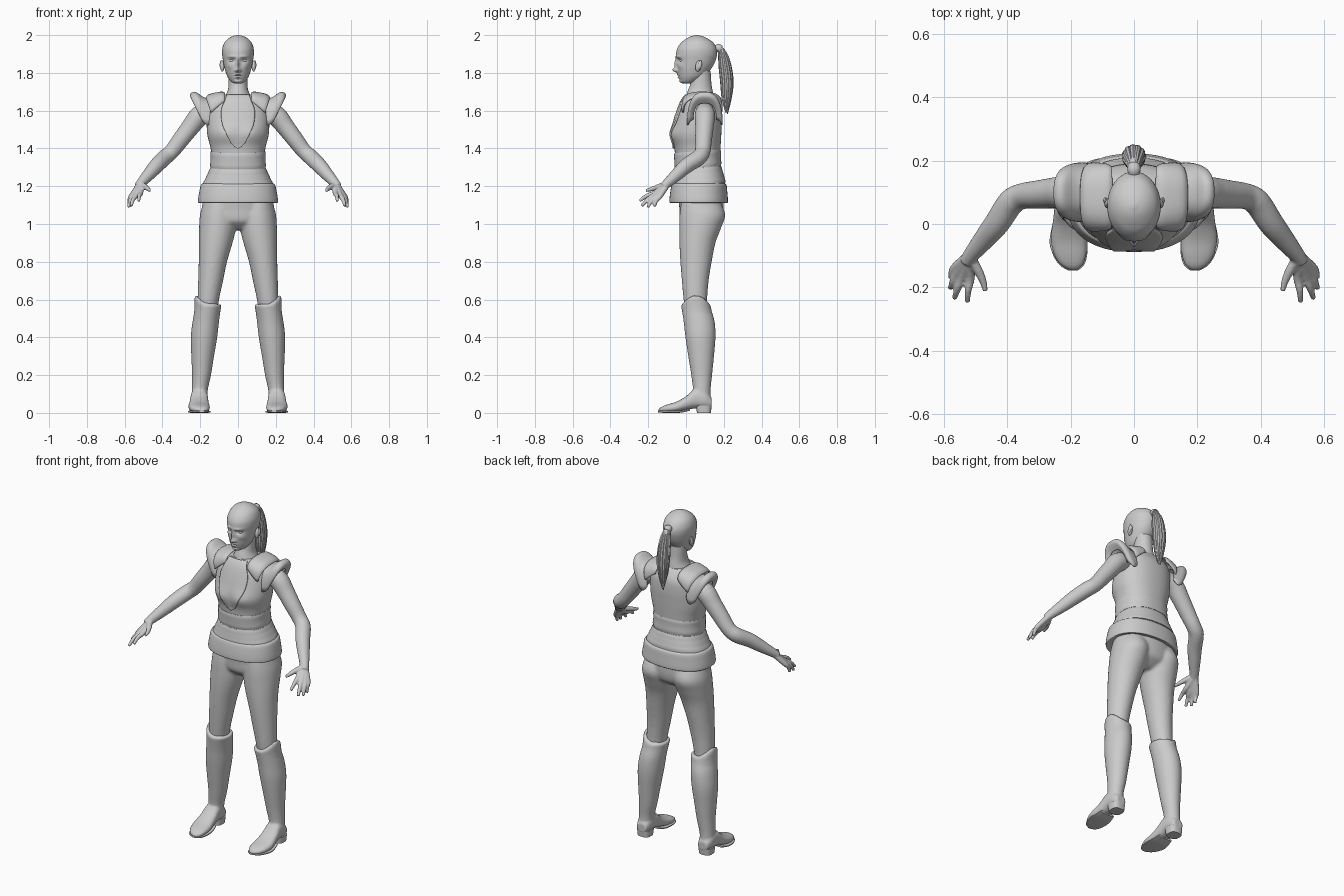
import bpy, bmesh, math, random
from mathutils import Vector

if "Cube" in bpy.data.objects:
    bpy.data.objects.remove(bpy.data.objects["Cube"])

random.seed(4)
grey = bpy.data.materials.new("plain grey")
grey.diffuse_color = (0.6, 0.6, 0.6, 1)
grey.use_nodes = True
grey.node_tree.nodes["Principled BSDF"].inputs["Base Color"].default_value = grey.diffuse_color


def spline(keys, n=4):
    """Smooth interpolation through key tuples."""
    out, last = [], len(keys) - 1
    for i in range(last):
        span = zip(keys[max(i - 1, 0)], keys[i], keys[i + 1], keys[min(i + 2, last)])
        span = list(span)
        for k in range(n):
            t = k / n
            out.append(tuple(.5 * (2*q + (r - p)*t + (2*p - 5*q + 4*r - s)*t*t + (3*q - p - 3*r + s)*t**3)
                             for p, q, r, s in span))
    return out + [tuple(keys[last])]


def skin(rings, closed=True):
    """Bridge rings of points into a piece (verts, faces)."""
    n = len(rings[0])
    verts = [v for r in rings for v in r]
    faces = []
    for i in range(len(rings) - 1):
        for j in range(n if closed else n - 1):
            a, b = i * n + j, i * n + (j + 1) % n
            faces.append((a, b, b + n, a + n))
    if closed:
        faces += [tuple(range(n)), tuple(range(len(verts) - n, len(verts)))]
    return verts, faces


def power(c, p):
    return math.copysign(abs(c) ** (2 / p), c)


def column(keys, n=4, seg=40, p=2.0, lift=None):
    """Upright loft, keys = (z, centre x, half width, front y, back y)."""
    rings = []
    for z, cx, rx, yf, yb in spline(keys, n):
        ring = []
        for k in range(seg):
            a = math.tau * k / seg
            ring.append((cx + max(rx, .001) * power(math.cos(a), p),
                         (yf + yb) / 2 + (yb - yf) / 2 * power(math.sin(a), p),
                         z + (lift(a, z) if lift else 0)))
        rings.append(ring)
    return skin(rings)


def lengthwise(keys, n=4, seg=24, p=2.4):
    """Loft along y, keys = (y, centre x, half width, top z, bottom z)."""
    return skin([[(cx + rx * power(math.cos(math.tau * k / seg), p), y,
                   (zt + zb) / 2 + (zt - zb) / 2 * power(math.sin(math.tau * k / seg), p))
                  for k in range(seg)] for y, cx, rx, zt, zb in spline(keys, n)])


def tube(keys, n=4, seg=16):
    """Round sweep, keys = (x, y, z, radius)."""
    pts = spline(keys, n)
    rings = []
    for i, q in enumerate(pts):
        d = (Vector(pts[min(i + 1, len(pts) - 1)][:3]) - Vector(pts[max(i - 1, 0)][:3])).normalized()
        u = d.cross(Vector((1, 0, 0))).normalized()
        v = u.cross(d)
        r = max(q[3], .001)
        rings.append([tuple(Vector(q[:3]) + r * (math.cos(a) * u + math.sin(a) * v))
                      for a in (math.tau * k / seg for k in range(seg))])
    return skin(rings)


def arch(keys, yc, n=4, seg=28):
    """Shoulder shell, keys = (top x, top z, low x, low z, half depth)."""
    rings = []
    for xt, zt, xl, zl, ry in spline(keys, n):
        ring = []
        for k in range(seg + 1):
            a = math.pi * k / seg
            s = power(math.sin(a), 2.6)
            ring.append((xl + (xt - xl) * s, yc - ry * power(math.cos(a), 2.6), zl + (zt - zl) * s))
        rings.append(ring)
    return skin(rings, closed=False)


def part(name, pieces, mirror=False, voxel=0, relax=0, thick=0):
    verts, faces = [], []
    for v, f in pieces:
        faces += [tuple(i + len(verts) for i in q) for q in f]
        verts += v
    me = bpy.data.meshes.new(name)
    me.from_pydata(verts, [], faces)
    bm = bmesh.new()
    bm.from_mesh(me)
    bmesh.ops.recalc_face_normals(bm, faces=bm.faces)
    bm.to_mesh(me)
    bm.free()
    me.materials.append(grey)
    ob = bpy.data.objects.new(name, me)
    bpy.context.collection.objects.link(ob)
    bpy.ops.object.select_all(action='DESELECT')
    bpy.context.view_layer.objects.active = ob
    ob.select_set(True)
    bpy.ops.object.shade_smooth_by_angle(angle=math.radians(40))
    if thick:
        m = ob.modifiers.new("thickness", 'SOLIDIFY')
        m.thickness, m.offset = thick, 0
    if mirror:
        ob.modifiers.new("mirror", 'MIRROR').use_mirror_merge = False
    if voxel:
        m = ob.modifiers.new("blend", 'REMESH')
        m.mode, m.voxel_size, m.use_smooth_shade = 'VOXEL', voxel, True
        m = ob.modifiers.new("relax", 'SMOOTH')
        m.factor, m.iterations = .5, relax
    return ob


def bumps(x, z, feats):
    """Sum of soft bumps, feats = (x, z, width, height, amount)."""
    return sum(f[4] * math.exp(-((abs(x) - f[0]) / f[2]) ** 2 - ((z - f[1]) / f[3]) ** 2) for f in feats)


def ball(c, s, tilt=0, seg=20):
    """Ellipsoid, leaning back about x."""
    v, f = skin([[(math.sin(b) * math.cos(a), math.sin(b) * math.sin(a), math.cos(b))
                  for a in (math.tau * k / seg for k in range(seg))]
                 for b in (.02 + (math.pi - .04) * i / 12 for i in range(13))])
    ct, st = math.cos(tilt), math.sin(tilt)
    return [(c[0] + s[0] * x, c[1] + s[1] * y * ct + s[2] * z * st,
             c[2] - s[1] * y * st + s[2] * z * ct) for x, y, z in v], f


# Head with sculpted face
head_keys = [(1.745, 0, .022, -.020, .03), (1.755, 0, .038, -.030, .06), (1.78, 0, .056, -.039, .10),
             (1.81, 0, .067, -.045, .125), (1.84, 0, .075, -.047, .145), (1.87, 0, .080, -.05, .158),
             (1.90, 0, .084, -.052, .165), (1.93, 0, .083, -.046, .162), (1.96, 0, .072, -.026, .145),
             (1.98, 0, .054, 0, .118), (1.993, 0, .032, .025, .09), (2.0, 0, .006, .05, .064)]
face = [(0, 1.815, .011, .012, .022), (0, 1.845, .008, .03, .014), (.032, 1.866, .018, .011, -.012),
        (.03, 1.886, .022, .007, .006), (0, 1.790, .018, .005, .007), (0, 1.784, .02, .0025, -.004),
        (0, 1.776, .015, .005, .006), (0, 1.765, .02, .005, -.003), (0, 1.754, .018, .01, .005),
        (.045, 1.835, .018, .015, .005), (.012, 1.812, .007, .007, .009)]
hv, hf = column(head_keys, 8, 96)
hv = [(x, y - bumps(x, z, face) * min(1, max(0, (.03 - y) / .05)), z) for x, y, z in hv]
part("head", [(hv, hf)])
part("eyes", [ball((.032, -.021, 1.865), (.015, .013, .009))], mirror=True)
part("ears", [ball((.083, .066, 1.837), (.011, .016, .030), .2),
              ball((.090, .074, 1.842), (.007, .010, .024), .2)], mirror=True)
part("neck", [column([(1.81, 0, .05, .03, .13), (1.74, 0, .05, .022, .135),
                      (1.70, 0, .057, .008, .142), (1.65, 0, .085, -.005, .15)])])

# Ponytail of tapering strands with its tie
tail = [(0, .15, 1.925, .012), (0, .175, 1.932, .015), (0, .195, 1.90, .025), (0, .208, 1.83, .034),
        (0, .216, 1.75, .034), (0, .214, 1.67, .025), (0, .216, 1.60, .006)]
locks = [tube([(x, y, z, r * .8) for x, y, z, r in tail])]
for k in range(11):
    a = math.tau * k / 11
    drop = random.uniform(-.02, .02)
    locks.append(tube([(r * .75 * math.cos(a), y + r * .7 * math.sin(a), z + drop * i / 6, r * .36)
                       for i, (x, y, z, r) in enumerate(tail)], seg=8))
part("ponytail", locks)
part("hair_tie", [tube([(0, .158, 1.927, .018), (0, .172, 1.932, .021), (0, .182, 1.925, .020)])])

# Torso
P = 2.3
torso_keys = [(1.20, 0, .190, -.070, .210), (1.24, 0, .168, -.062, .198), (1.29, 0, .147, -.055, .185),
              (1.35, 0, .140, -.057, .180), (1.41, 0, .147, -.062, .183), (1.46, 0, .160, -.070, .186),
              (1.50, 0, .165, -.069, .188), (1.56, 0, .165, -.055, .190), (1.62, 0, .158, -.035, .185),
              (1.66, 0, .140, -.015, .165), (1.685, 0, .095, .004, .145)]
dense = spline(torso_keys, 12)
bust = [(.07, 1.475, .055, .045, .014)]


def torso_at(z):
    return min(dense, key=lambda k: abs(k[0] - z))


def torso_front(x, z):
    _, _, rx, yf, yb = torso_at(z)
    e = max(0, 1 - abs(x / rx) ** P) ** (1 / P)
    return (yf + yb) / 2 - (yb - yf) / 2 * e - bumps(x, z, bust)


tv, tf = column(torso_keys, 6, 64, P)
tv = [(x, y - bumps(x, z, bust) * min(1, max(0, (.05 - y) / .06)), z) for x, y, z in tv]
part("torso", [(tv, tf)])

# Waist band and lower band, raised slightly with a dip at the front
for name, z0, z1 in (("waist_band", 1.30, 1.385), ("lower_band", 1.21, 1.296)):
    keys = []
    for i in range(9):
        z = z0 + (z1 - z0) * i / 8
        _, _, rx, yf, yb = torso_at(z)
        g = .001 if i in (0, 8) else .005
        keys.append((z, 0, rx + g, yf - g, yb + g))
    part(name, [column(keys, 1, 64, P, lambda a, z: .010 * math.sin(a))])

# Flared skirt plate
part("skirt_plate", [column([(1.215, 0, .186, -.066, .206), (1.205, 0, .197, -.076, .215),
                             (1.165, 0, .206, -.084, .219), (1.125, 0, .212, -.088, .222),
                             (1.112, 0, .209, -.085, .219), (1.116, 0, .195, -.070, .205)], 4, 64, P)])

# Tapered chest plate that follows the torso
outline = spline([(1.40, .004), (1.425, .034), (1.47, .058), (1.53, .083), (1.60, .088),
                  (1.65, .070), (1.682, .058)], 4)
part("chest_plate", [skin([[(w * k / 10, torso_front(w * k / 10, z) - .004, z)
                            for k in range(-10, 11)] for z, w in outline], closed=False)], thick=.009)

# Shoulder armour
part("collar_plates", [arch([(.07, 1.690, .075, 1.645, .095), (.09, 1.697, .09, 1.635, .102),
                             (.15, 1.684, .13, 1.60, .105), (.167, 1.668, .142, 1.59, .098)], .085)],
     mirror=True, thick=.008)
part("shoulder_guards", [arch([(.145, 1.652, .130, 1.55, .082), (.19, 1.672, .145, 1.53, .088),
                               (.225, 1.695, .162, 1.525, .090), (.245, 1.690, .178, 1.535, .086),
                               (.248, 1.672, .185, 1.545, .079), (.222, 1.640, .180, 1.555, .062)], .1)],
     mirror=True, thick=.008)

# Arms with hands
arm = [tube([(.13, .10, 1.60, .045), (.20, .10, 1.575, .054), (.25, .098, 1.515, .049),
             (.30, .093, 1.45, .045), (.35, .088, 1.385, .041), (.388, .068, 1.352, .042),
             (.43, .005, 1.31, .040), (.47, -.045, 1.265, .034), (.515, -.10, 1.215, .025),
             (.528, -.12, 1.198, .022)], seg=24)]
fingers = [((.515, -.165, 1.165), (.525, -.246, 1.122)), ((.540, -.167, 1.153), (.566, -.234, 1.095)),
           ((.557, -.155, 1.147), (.579, -.203, 1.088)), ((.565, -.138, 1.147), (.577, -.168, 1.092))]
for base, tip in fingers:
    b, t = Vector(base), Vector(tip)
    mid = (b + t) / 2 + Vector((.003, -.004, .005))
    arm.append(tube([(.515, -.095, 1.215, .017), (*b, .0145), (*mid, .0115), (*t, .0085)], seg=10))
arm.append(tube([(.512, -.11, 1.21, .016), (.492, -.145, 1.197, .015), (.476, -.18, 1.185, .012),
                 (.468, -.212, 1.177, .008)], seg=10))
part("arms", arm, mirror=True, voxel=.005, relax=3)

# Trousers: hips blended with both legs
hips = column([(1.17, 0, .178, -.045, .195), (1.08, 0, .192, -.035, .200), (1.02, 0, .185, -.030, .190),
               (.99, 0, .12, -.005, .16), (.97, 0, .06, .02, .13)])
leg = column([(1.12, .10, .082, -.025, .180), (1.05, .104, .097, -.034, .208), (.98, .108, .098, -.036, .186),
              (.90, .118, .089, -.035, .156), (.80, .133, .075, -.030, .136), (.70, .145, .066, -.022, .120),
              (.60, .157, .057, -.013, .112), (.50, .165, .05, .0, .11)])
part("trousers", [hips, leg], mirror=True, voxel=.009, relax=4)


# Boots with a rim rising on the outer side
def rim(a, z):
    return .05 * max(0, math.cos(a)) ** 2 * max(0, (z - .53) / .045)


shaft = column([(.575, .158, .066, -.021, .126), (.565, .159, .071, -.025, .131), (.54, .162, .069, -.021, .136),
                (.48, .171, .070, -.012, .152), (.40, .180, .070, -.003, .156), (.30, .187, .060, .012, .148),
                (.20, .193, .050, .028, .138), (.12, .202, .042, .036, .130), (.05, .205, .042, .02, .132)],
               lift=rim)
foot = lengthwise([(.136, .204, .030, .08, .025), (.10, .205, .043, .12, .024), (.05, .205, .046, .13, .024),
                   (0, .206, .051, .088, .014), (-.05, .206, .057, .060, .004), (-.10, .201, .050, .044, .002),
                   (-.13, .196, .034, .032, .003), (-.145, .192, .012, .020, .006)])
part("boots", [shaft, foot], mirror=True, voxel=.006, relax=3)
part("soles", [lengthwise([(.02, .206, .046, .024, .012), (-.02, .206, .055, .014, .002),
                           (-.06, .206, .060, .012, 0), (-.10, .201, .053, .012, 0),
                           (-.13, .196, .038, .012, .001), (-.147, .192, .014, .012, .003)], p=4)], mirror=True)
part("heels", [column([(0, .205, .038, .058, .132), (.04, .205, .042, .052, .136)], 2, 32, 3)], mirror=True)
